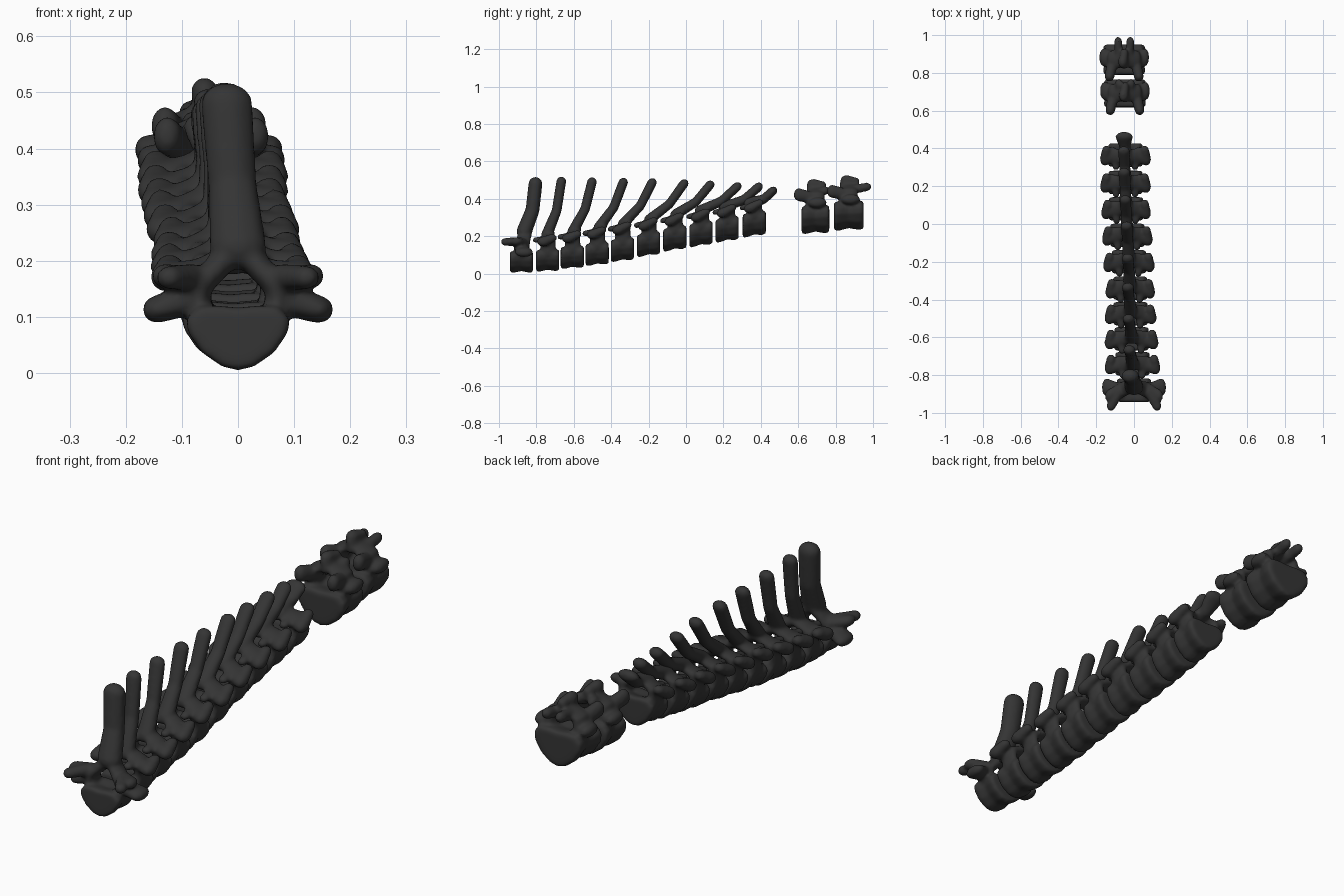
import bpy, bmesh, math
from mathutils import Vector

if "Cube" in bpy.data.objects:
    bpy.data.objects.remove(bpy.data.objects["Cube"])

bone = bpy.data.materials.new("dark_bone")
bone.diffuse_color = (0.035, 0.035, 0.035, 1)
bone.use_nodes = True
bone.node_tree.nodes["Principled BSDF"].inputs["Base Color"].default_value = bone.diffuse_color


def blob(center, radii, n=60):
    """Evenly spread points on an ellipsoid."""
    pts = []
    for i in range(n):
        z = 1 - 2 * (i + 0.5) / n
        r, a = math.sqrt(1 - z * z), i * 2.39996
        pts.append(Vector((center[0] + radii[0] * r * math.cos(a),
                           center[1] + radii[1] * r * math.sin(a),
                           center[2] + radii[2] * z)))
    return pts


def limb(bm, *stops):
    """Chain of hulls through ellipsoids; stop = (x, y, z, rx, ry, rz)."""
    for a, b in zip(stops, stops[1:]):
        tmp = bmesh.new()
        for s in (a, b):
            for p in blob(s[:3], s[3:]):
                tmp.verts.new(p)
        res = bmesh.ops.convex_hull(tmp, input=tmp.verts)
        dead = [g for g in res["geom_interior"] if isinstance(g, bmesh.types.BMVert)]
        bmesh.ops.delete(tmp, geom=dead, context='VERTS')
        bmesh.ops.recalc_face_normals(tmp, faces=tmp.faces)
        me = bpy.data.meshes.new("tmp")
        tmp.to_mesh(me)
        tmp.free()
        bm.from_mesh(me)
        bpy.data.meshes.remove(me)


def pair(bm, *stops):
    """Mirrored left and right limbs."""
    for s in (1, -1):
        limb(bm, *[(s * p[0],) + tuple(p[1:]) for p in stops])


def centrum(bm, w, l, h):
    """Waisted vertebral body with a keeled underside."""
    half = [(0, 0), (.3, .05), (.7, .27), (.97, .58), (1, .8), (.8, .98), (.4, 1)]
    prof = half + [(0, .97)] + [(-x, z) for x, z in half[:0:-1]]
    rings = []
    for t, s in ((-1, .88), (-.9, 1), (-.6, 1), (0, .86), (.6, 1), (.9, 1), (1, .88)):
        rings.append([bm.verts.new((x * w * s, t * l / 2, h * (.5 + (z - .5) * s)))
                      for x, z in prof])
    n = len(prof)
    faces = [bm.faces.new(rings[0]), bm.faces.new(rings[-1])]
    for a, b in zip(rings, rings[1:]):
        for i in range(n):
            faces.append(bm.faces.new((a[i], a[(i + 1) % n], b[(i + 1) % n], b[i])))
    bmesh.ops.recalc_face_normals(bm, faces=faces)


def finish(bm, name, loc, slope):
    """Tilt, then fuse the pieces into one smooth bone."""
    for v in bm.verts:
        v.co.z += slope * v.co.y
    me = bpy.data.meshes.new(name)
    bm.to_mesh(me)
    bm.free()
    ob = bpy.data.objects.new(name, me)
    ob.location = loc
    me.materials.append(bone)
    bpy.context.collection.objects.link(ob)
    rm = ob.modifiers.new("fuse", 'REMESH')
    rm.mode, rm.voxel_size, rm.use_smooth_shade = 'VOXEL', 0.0075, True
    sm = ob.modifiers.new("soften", 'SMOOTH')
    sm.factor, sm.iterations = 0.5, 7


# Thoracic vertebrae: centre x, y, bottom z, half width, transverse z, spine base y z, tip y z
thoracic = [
    (0.000, -.880, .005, .172, .150, -.865, .225, -.805, .480),
    (-.008, -.740, .012, .148, .178, -.745, .205, -.667, .493),
    (-.013, -.608, .028, .143, .197, -.605, .225, -.503, .490),
    (-.018, -.475, .045, .138, .218, -.465, .248, -.336, .487),
    (-.020, -.340, .067, .132, .243, -.335, .268, -.182, .485),
    (-.027, -.200, .095, .137, .265, -.195, .290, -.012, .480),
    (-.035, -.060, .125, .135, .290, -.055, .317, .127, .473),
    (-.042, .080, .148, .132, .312, .075, .337, .272, .464),
    (-.045, .220, .173, .135, .335, .205, .357, .386, .462),
    (-.045, .365, .200, .135, .360, .335, .380, .462, .440),
]
for i, (cx, cy, zb, hw, tz, by, bz, ty, tip_z) in enumerate(thoracic):
    first, last = i == 0, i == 9
    bm = bmesh.new()
    slope = min(.16, .03 * i)
    h = .115 + .0015 * i
    centrum(bm, .092, .124, h)
    t = tz - zb

    # neural arch around an open canal
    arch = bz - zb - .005
    pair(bm, (.066, .005, h - .02, .024, .042, .024), (.072, 0, t, .022, .045, .022),
         (.0, by - cy + .01, arch + .01, .03, .035, .018))

    # transverse processes
    if first:
        pair(bm, (.075, 0, .13, .025, .035, .03), (hw - .028, .015, .108, .027, .05, .025))
        pair(bm, (.08, -.01, .165, .025, .035, .025), (.122, -.085, .165, .024, .026, .022))
        pair(bm, (.08, 0, .16, .025, .035, .025), (.132, -.03, .168, .022, .035, .022))
    else:
        pair(bm, (.065, -.005, t, .025, .035, .025),
             (hw - .026, -.022, t - .006, .027, .036, .027),
             (hw - .034, .024, t + .012, .024, .028, .022))
        pair(bm, (.05, -.02, t + .005, .022, .03, .018),
             (.05, -.062, t + .004, .02, .02, .016))

    # spinous process, untilted so its tip stays on the measured spot
    def sp(x, y, z, r, rx):
        return (x, y - cy, z - zb - slope * (y - cy), rx, r, r)
    r, rx = (.038, .044) if first else (.027, .03)
    dx = -.02 if first else -.018 + .0012 * i
    limb(bm, sp(0, by, bz, r + .004, rx + .008),
         sp(dx * .5, (by + ty) / 2 + .014, (bz + tip_z) / 2 - .014, r, rx),
         sp(dx, ty, tip_z, r, .048 if last else rx + .003))
    finish(bm, f"thoracic_vertebra_{i + 1}", (cx, cy, zb), slope)

# Lumbar vertebrae: centre x, y, bottom z, body length, height, rear reach, spine top
lumbar = [(-.048, .692, .214, .148, .150, .050, .270),
          (-.052, .870, .232, .160, .155, .095, .272)]
for i, (cx, cy, zb, l, h, rear, top) in enumerate(lumbar):
    bm = bmesh.new()
    centrum(bm, .112, l, h)
    # arch and side processes
    pair(bm, (.068, 0, h - .01, .028, .055, .025), (.065, 0, .205, .025, .05, .022),
         (0, .005, .235, .025, .05, .02))
    pair(bm, (.07, 0, .16, .025, .05, .03), (.108, .012, .165, .025, .05, .028))
    # front and rear articular processes
    pair(bm, (.06, -.01, .19, .03, .035, .03), (.078, -.09, .212, .026, .027, .036))
    pair(bm, (.028, .01, .215, .022, .04, .025), (.032, rear, .228, .022, .027, .024))
    # low broad spinous process
    limb(bm, (0, 0, .225, .028, .05, .025), (-.008, -.012, top, .024, .034, .024))
    limb(bm, (-.005, -.012, top, .023, .03, .022), (0, .035, top - .012, .022, .025, .022))
    finish(bm, f"lumbar_vertebra_{i + 1}", (cx, cy, zb), .04)
